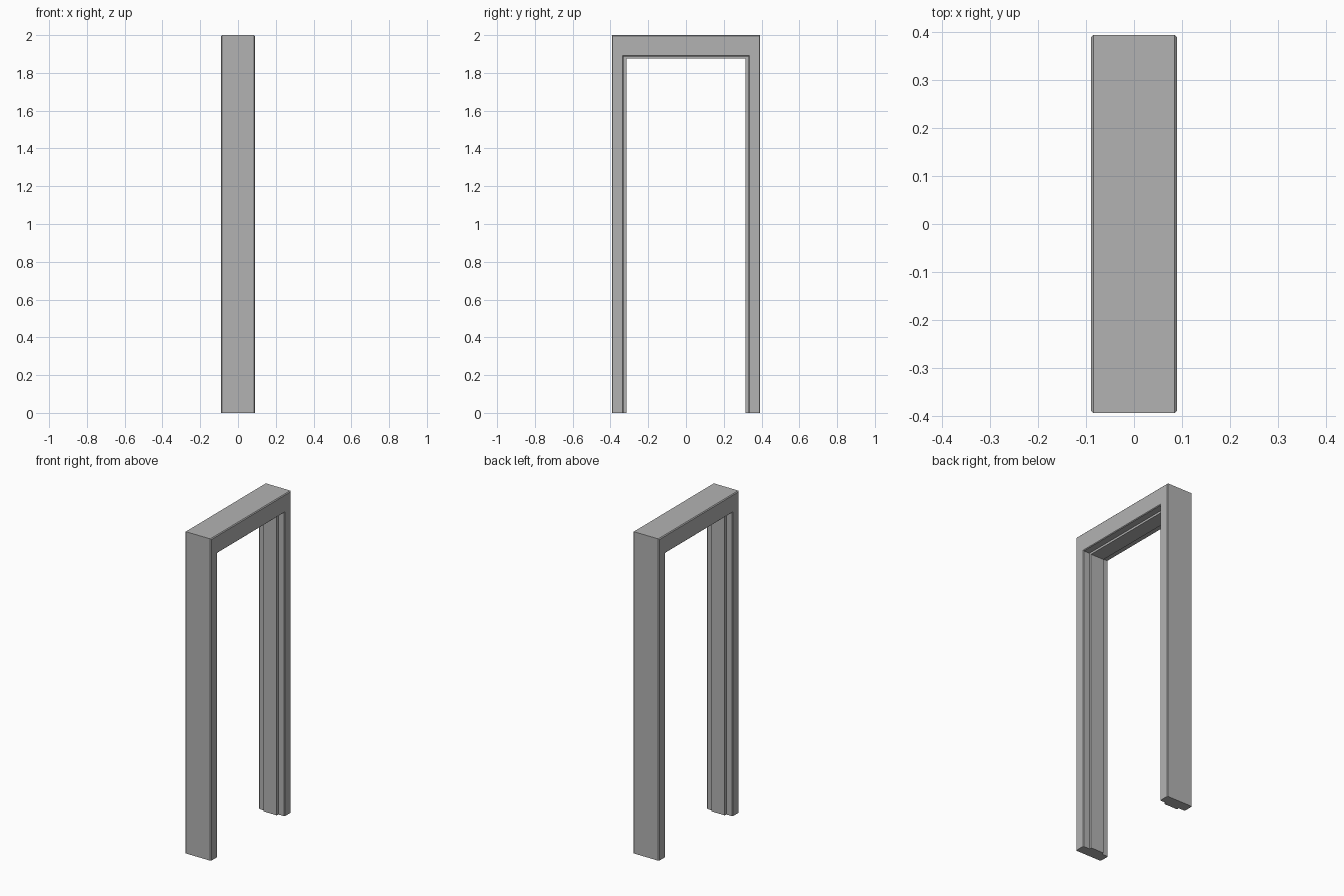
import bpy, bmesh

if "Cube" in bpy.data.objects:
    bpy.data.objects.remove(bpy.data.objects["Cube"])

H, W, D = 2.0, 0.393, 0.089      # height, half width, half depth
IY, IZ = 0.331, 1.888            # inner opening: half width, height
STOP, SX = 0.015, 0.045          # stop thickness and half depth
C, CI = 0.005, 0.004             # outer and inner edge chamfers

# half of the cross-section at +x, as (x, half width, height)
half = [
    (D - C, W, H),
    (D, W - C, H - C),
    (D, IY + CI, IZ + CI),
    (D - CI, IY, IZ),
    (SX, IY, IZ),
    (SX, IY - STOP, IZ - STOP + 0.002),
]
profile = half + [(-x, y, z) for x, y, z in reversed(half)]

# sweep the profile up one leg, across the head and down the other leg
bm = bmesh.new()
rings = []
for side, top in ((1, 0), (1, 1), (-1, 1), (-1, 0)):
    rings.append([bm.verts.new((x, side * y, z * top)) for x, y, z in profile])
n = len(profile)
for a, b in zip(rings, rings[1:]):
    for i in range(n):
        j = (i + 1) % n
        bm.faces.new((a[i], a[j], b[j], b[i]))
# feet
bm.faces.new(rings[0])
bm.faces.new(rings[-1])
bmesh.ops.recalc_face_normals(bm, faces=bm.faces)

mesh = bpy.data.meshes.new("door_frame")
bm.to_mesh(mesh)
bm.free()

# darker grey finish
grey = bpy.data.materials.new("dark_grey")
grey.diffuse_color = (0.45, 0.45, 0.45, 1)
grey.use_nodes = True
grey.node_tree.nodes["Principled BSDF"].inputs["Base Color"].default_value = grey.diffuse_color
mesh.materials.append(grey)
bpy.context.collection.objects.link(bpy.data.objects.new("door_frame", mesh))
